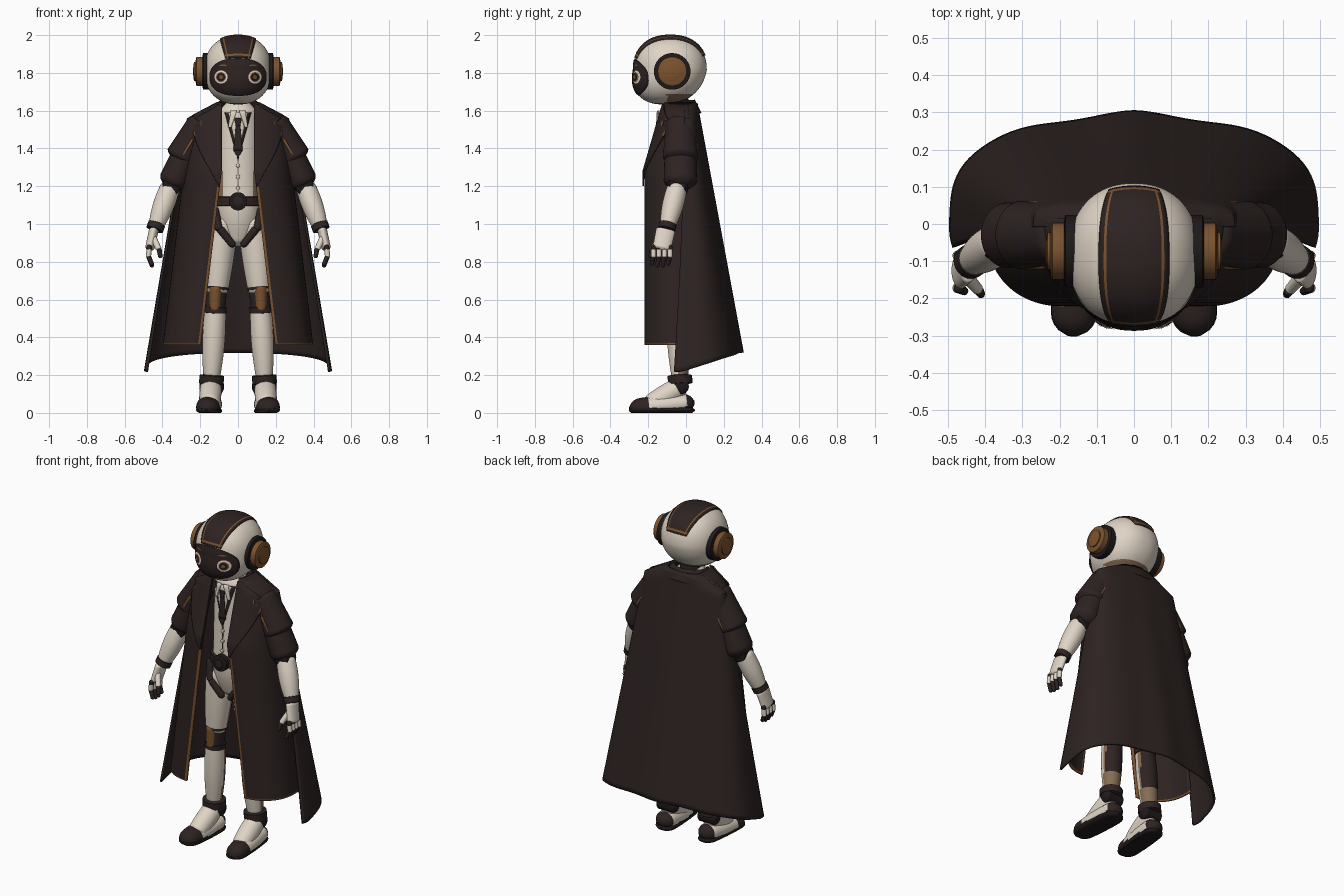
import bpy, bmesh
from math import sin, cos, pi, radians, sqrt, copysign
from mathutils import Vector
from mathutils.bvhtree import BVHTree

if "Cube" in bpy.data.objects:
    bpy.data.objects.remove(bpy.data.objects["Cube"])

COLOURS = {"dark": (.026, .0165, .0155), "cream": (.74, .66, .56), "brown": (.2, .085, .028),
           "tan": (.24, .15, .09), "black": (.014, .01, .01)}
NAMES = list(COLOURS)
MATERIALS = {}
for colour_name, rgb in COLOURS.items():
    material = bpy.data.materials.new(colour_name + " finish")
    material.use_nodes = True
    material.diffuse_color = (*rgb, 1)
    material.node_tree.nodes["Principled BSDF"].inputs["Base Color"].default_value = (*rgb, 1)
    MATERIALS[colour_name] = material


def build(name, verts, faces, colour, thick=0):
    """Mesh object; colour is a name or a rule from face centre and face index."""
    mesh = bpy.data.meshes.new(name)
    mesh.from_pydata([tuple(v) for v in verts], [], faces)
    if callable(colour):
        for each in NAMES:
            mesh.materials.append(MATERIALS[each])
        for poly in mesh.polygons:
            poly.material_index = NAMES.index(colour(poly.center, poly.index))
    else:
        mesh.materials.append(MATERIALS[colour])
    bm = bmesh.new()
    bm.from_mesh(mesh)
    bmesh.ops.remove_doubles(bm, verts=bm.verts, dist=.00001)
    bmesh.ops.recalc_face_normals(bm, faces=bm.faces)
    bm.to_mesh(mesh)
    surface = BVHTree.FromBMesh(bm)
    bm.free()
    mesh.shade_smooth()
    mesh.set_sharp_from_angle(angle=.8)
    ob = bpy.data.objects.new(name, mesh)
    bpy.context.collection.objects.link(ob)
    if thick:
        shell = ob.modifiers.new("thickness", "SOLIDIFY")
        shell.thickness, shell.offset = thick, 0
    return surface


def steps(start, end, count):
    return [start + (end - start) * i / count for i in range(count + 1)]


def spow(value, power):
    return copysign(abs(value) ** power, value)


def grid_faces(rows, cols, wrap=False):
    return [(r * cols + c, r * cols + (c + 1) % cols, (r + 1) * cols + (c + 1) % cols, (r + 1) * cols + c)
            for r in range(rows - 1) for c in range(cols if wrap else cols - 1)]


def sheet(name, point, us, vs, colour, thick=0):
    return build(name, [point(u, v) for v in vs for u in us], grid_faces(len(vs), len(us)), colour, thick)


def limb(name, start, end, r_start, r_end, colour, side=1, bulge=0, flat=1, seg=32, floor=-1, soft=False):
    """Tapering tube; bulge swells its middle, flat scales its second radius, soft rounds its ends."""
    mirror = Vector((side, 1, 1))
    a, b = Vector(start) * mirror, Vector(end) * mirror
    turn = Vector((0, 0, -1)).rotation_difference(b - a)
    ts, verts = steps(0, 1, 24), []
    for t in ts:
        near = min(1, 6 * min(t, 1 - t))
        cap = max(.2, sqrt(1 - (1 - near) ** 2)) if soft else min(1, .4 + near)
        r = cap * (r_start + (r_end - r_start) * t + bulge * sin(pi * t))
        for k in range(seg):
            angle = 2 * pi * k / seg
            v = a.lerp(b, t) + turn @ Vector((r * cos(angle), r * flat * sin(angle), 0))
            v.z = max(v.z, floor)
            verts.append(v)
    last = len(verts)
    caps = [tuple(range(seg)), tuple(range(last - seg, last))]
    return build(name, verts, grid_faces(len(ts), seg, True) + caps, colour)


def band(name, start, end, t, radius, length, colour, side):
    """Cuff around a limb at fraction t of its length."""
    a, b = Vector(start), Vector(end)
    centre, half = a.lerp(b, t), (b - a).normalized() * length / 2
    limb(name, centre - half, centre + half, radius, radius, colour, side)


def on_front(surface, x, z, off):
    """Point just in front of a surface, for plates that follow it."""
    hit = surface.ray_cast(Vector((x, -1, z)), Vector((0, 1, 0)))[0]
    return hit - Vector((0, off, 0))


# Head shell: blunt ball with the chin pushed forward
HEAD, SIZE = Vector((0, -.083, 1.815)), Vector((.177, .193, .182))


def head_point(lon, lat):
    ring = spow(cos(lat), .88)
    p = Vector((ring * spow(sin(lon), .9), ring * spow(cos(lon), .9), spow(sin(lat), .88)))
    return HEAD + SIZE * p + Vector((0, .035 * min(0, p.z), 0))


def head_colour(centre, index):
    return "tan" if centre.z < (1.685 if centre.y > -.1 else 1.643) else "cream"


head = sheet("head_shell", head_point, steps(0, 2 * pi, 72), steps(-pi / 2, pi / 2, 48), head_colour)


# Visor, eyes and brows
def face_plate(name, cx, cz, width, height, off, colour, power=1):
    def point(u, v):
        return on_front(head, cx + width * v * spow(cos(u), power), cz + height * v * spow(sin(u), power), off)
    sheet(name, point, steps(0, 2 * pi, 48), steps(0, 1, 12), colour)


face_plate("visor_rim", 0, 1.778, .152, .1, .003, "black", .85)
face_plate("visor", 0, 1.778, .146, .094, .006, "dark", .85)
EYE = {"eye_ring": (.035, "cream"), "eye_rim": (.026, "brown"), "eye_iris": (.021, "black"), "eye_glow": (.01, "brown")}
for s in (1, -1):
    for layer, (part, (radius, colour)) in enumerate(EYE.items()):
        face_plate(part, s * .09, 1.778, radius, radius, .009 + .002 * layer, colour)
    face_plate("brow", s * .08, 1.84, .022, .004, .009, "brown")


# Crown stripe with inlaid border
def crown_point(u, v):
    angle = radians(20 + 136 * v)
    out = Vector((u * (.068 + .036 * sin(pi * v)), -SIZE.y * cos(angle), SIZE.z * sin(angle)))
    hit = head.ray_cast(HEAD, out)[0]
    return hit + (hit - HEAD).normalized() * .002


HALF = [.25, .5, .74, .82, 1]
sheet("crown_stripe", crown_point, [-u for u in reversed(HALF)] + [0] + HALF, steps(0, 1, 40),
      lambda c, i: "brown" if i % 10 in (1, 8) or i // 10 in (1, 38) else "dark", .008)

# Ear pods and neck
for s in (1, -1):
    for part, inner, outer, radius, colour in (("ear_ring", .13, .192, .097, "black"), ("ear_pod", .16, .228, .077, "brown"),
                                               ("ear_cap", .2, .237, .05, "brown")):
        limb(part, (inner, -.073, 1.808), (outer, -.073, 1.808), radius, radius, colour, s)
limb("neck", (0, -.05, 1.7), (0, -.04, 1.5), .06, .06, "dark")

# Torso
torso = limb("waistcoat", (0, -.05, 1.66), (0, -.06, 1.05), .105, .115,
             lambda c, i: "tan" if abs(c.x) > .078 and c.z < 1.28 else "cream", flat=.8, seg=64)


def chest_plate(name, top, bottom, w_top, w_bottom, off, colour, shift=0):
    def point(u, v):
        return on_front(torso, shift * (1 + v) + u * (w_top + (w_bottom - w_top) * v), top + (bottom - top) * v, off)
    sheet(name, point, steps(-1, 1, 6), steps(0, 1, 10), colour, .006)


chest_plate("waistcoat_neckline", 1.59, 1.34, .07, .001, .005, "dark")
chest_plate("shirt", 1.59, 1.42, .05, .012, .009, "cream")
chest_plate("tie", 1.53, 1.39, .012, .024, .014, "dark")
chest_plate("tie_tip", 1.39, 1.35, .024, .001, .014, "dark")
chest_plate("tie_knot", 1.56, 1.52, .02, .011, .017, "dark")
chest_plate("waistcoat_seam", 1.34, 1.14, .002, .002, .004, "tan")
for s in (1, -1):
    chest_plate("shirt_collar", 1.6, 1.51, .016, .008, .018, "cream", s * .022)
for z in (1.19, 1.25, 1.31):
    spot = on_front(torso, 0, z, 0)
    limb("button", spot, spot - Vector((0, .012, 0)), .011, .01, "cream", seg=12)

# Belt and pelvis
limb("belt", (0, -.06, 1.15), (0, -.06, 1.09), .125, .13, "dark", flat=.85)
limb("belt_buckle", (0, -.14, 1.12), (0, -.185, 1.12), .048, .048, "black")
limb("buckle_boss", (0, -.17, 1.12), (0, -.195, 1.12), .025, .025, "dark")
limb("pelvis", (0, -.06, 1.14), (0, -.06, .88), .12, .045, "cream", bulge=.02, flat=.8)

# Legs
HIP, KNEE, ANKLE = (.08, -.04, 1.06), (.117, -.05, .6), (.142, -.03, .14)


def leg_colour(centre, index):
    if centre.y < -.042:
        return "cream"
    return "dark" if centre.z > .3 and centre.y > -.025 else "tan"


for s in (1, -1):
    limb("thigh", HIP, KNEE, .085, .055, leg_colour, s, .008)
    limb("shin", KNEE, ANKLE, .052, .038, leg_colour, s, .014)
    limb("hip_strap", (.125, -.095, 1.09), (.098, -.125, .96), .02, .022, "dark", s)
    limb("hip_strap_lower", (.1, -.125, .98), (.02, -.115, .88), .022, .018, "dark", s)
    band("knee_joint", HIP, KNEE, 1, .054, .16, "dark", s)
    band("knee_cuff", HIP, KNEE, .85, .063, .04, "dark", s)
    band("calf_cuff", KNEE, ANKLE, .12, .06, .04, "dark", s)
    limb("knee_pad", (.118, -.085, .68), (.123, -.08, .53), .034, .03, "brown", s, soft=True)
    band("ankle_cuff", KNEE, ANKLE, .92, .065, .055, "dark", s)
    limb("ankle_joint", (.075, -.025, .14), (.205, -.025, .14), .04, .04, "black", s)

# Shoes
for s in (1, -1):
    limb("shoe_instep", (.142, -.01, .15), (.152, -.21, .03), .054, .05, "cream", s, .006, floor=.02, soft=True)
    limb("shoe", (.14, .045, .055), (.166, -.3, .022), .055, .055,
         lambda c, i: "dark" if c.z < .025 or c.y < -.2 or c.y > 0 else "cream", s, .01, .85, floor=.01, soft=True)
    limb("shoe_sole", (.14, .046, .014), (.166, -.302, .014), .056, .058, "black", s, .008, .4, floor=0, soft=True)


# Coat: front panels and lapels
def shoulder_line(z):
    return .11 + 1.9 * (1.64 - z)


def coat_point(side, degrees, z, off=0):
    angle = radians(degrees)
    inner = max(.085, .24 - .12 * z)
    outer = min(.435 - .12 * z, shoulder_line(z))
    front = -min(.215, .11 + .29 * (1.64 - z))
    return Vector((side * (inner + (outer - inner + off) * sin(angle)), (front - off) * spow(cos(angle), .8), z))


def lapel_reach(z):
    """Angle the lapel spreads to: a long taper, a notch, then the collar."""
    if z < 1.52:
        return 1 + 190 * (z - 1.2)
    return 40 if z < 1.55 else 55 - 400 * (z - 1.55)


AROUND = [0, 4] + steps(9, 94, 24)
SPAN = len(AROUND) - 1


def coat_colour(centre, index):
    on_hem, on_edge = index < SPAN, index % SPAN == 0
    return "brown" if on_hem or (on_edge and centre.z < 1.2) else "dark"


def lapel_colour(centre, index):
    return "brown" if index % 9 == 8 and 1.47 < centre.z < 1.55 else "dark"


for s in (1, -1):
    sheet("coat_panel", lambda d, z: coat_point(s, d, z), AROUND, [.36] + steps(.368, 1.64, 40), coat_colour, .012)
    sheet("lapel", lambda u, z: coat_point(s, u * lapel_reach(z), z, .012), steps(0, .92, 8) + [1],
          steps(1.2, 1.63, 40), lapel_colour, .008)


# Cape, with one broad ridge down the back
def cape_point(u, v):
    angle = radians(u * (93 + 9 * v))
    bow = spow(cos(angle), .7)
    hem = .235 + .28 * max(-.06, .3 * bow)
    z = 1.64 + (hem - 1.64) * v
    back = .055 + .178 * (1.64 - z)
    ridge = .01 * v * cos(angle * 8) * (1 - abs(u)) ** 2
    middle = .03 * v
    return Vector((min(.53 - .17 * z, shoulder_line(z)) * sin(angle), middle + (back - middle + ridge) * bow, z))


sheet("cape", cape_point, steps(-1, 1, 80), steps(0, 1, 50), "dark", .012)


# Turned collar around the back of the neck
def collar_point(u, v):
    angle = radians(u * 125)
    return Vector(((.095 + .055 * v) * sin(angle), -.045 + (.085 + .035 * v) * cos(angle), 1.655 - .07 * v - .02 * u * u))


sheet("coat_collar", collar_point, steps(-1, 1, 32), steps(0, 1, 6), "dark", .014)

# Arms: layered sleeve, elbow, forearm
ELBOW, WRIST = (.35, -.04, 1.22), (.445, -.105, .96)
for s in (1, -1):
    limb("sleeve", (.2, -.03, 1.53), (.36, -.03, 1.185), .07, .08, "dark", s, flat=1.12)
    limb("sleeve_cap", (.18, -.03, 1.56), (.315, -.03, 1.325), .07, .088, "dark", s, flat=1.08)
    for y in (-.114, .054):
        limb("sleeve_piping", (.24, y, 1.45), (.3, y, 1.35), .008, .008, "brown", s, seg=8)
    limb("elbow", (.352, .01, 1.2), (.352, -.1, 1.2), .048, .048, "black", s)
    limb("forearm", ELBOW, WRIST, .05, .033, "cream", s, .014)
    band("wrist_band", ELBOW, WRIST, .9, .046, .045, "dark", s)

# Hands
for s in (1, -1):
    limb("palm", (.443, -.105, .98), (.47, -.13, .86), .026, .024, "cream", s, flat=2)
    for k in range(4):
        y, tip = -.172 + .029 * k, .765 + .01 * abs(k - 1.5)
        limb("finger", (.468, y, .89), (.475, y, .82), .014, .014,
             lambda c, i: "dark" if c.z > .865 else "cream", s, seg=12)
        limb("fingertip", (.476, y, .835), (.452, y - .01, tip), .013, .011, "dark", s, seg=12, soft=True)
    limb("thumb", (.45, -.14, .93), (.416, -.18, .86), .018, .015, "cream", s, seg=12)
    limb("thumb_tip", (.418, -.178, .87), (.41, -.19, .82), .014, .011, "dark", s, seg=12, soft=True)
